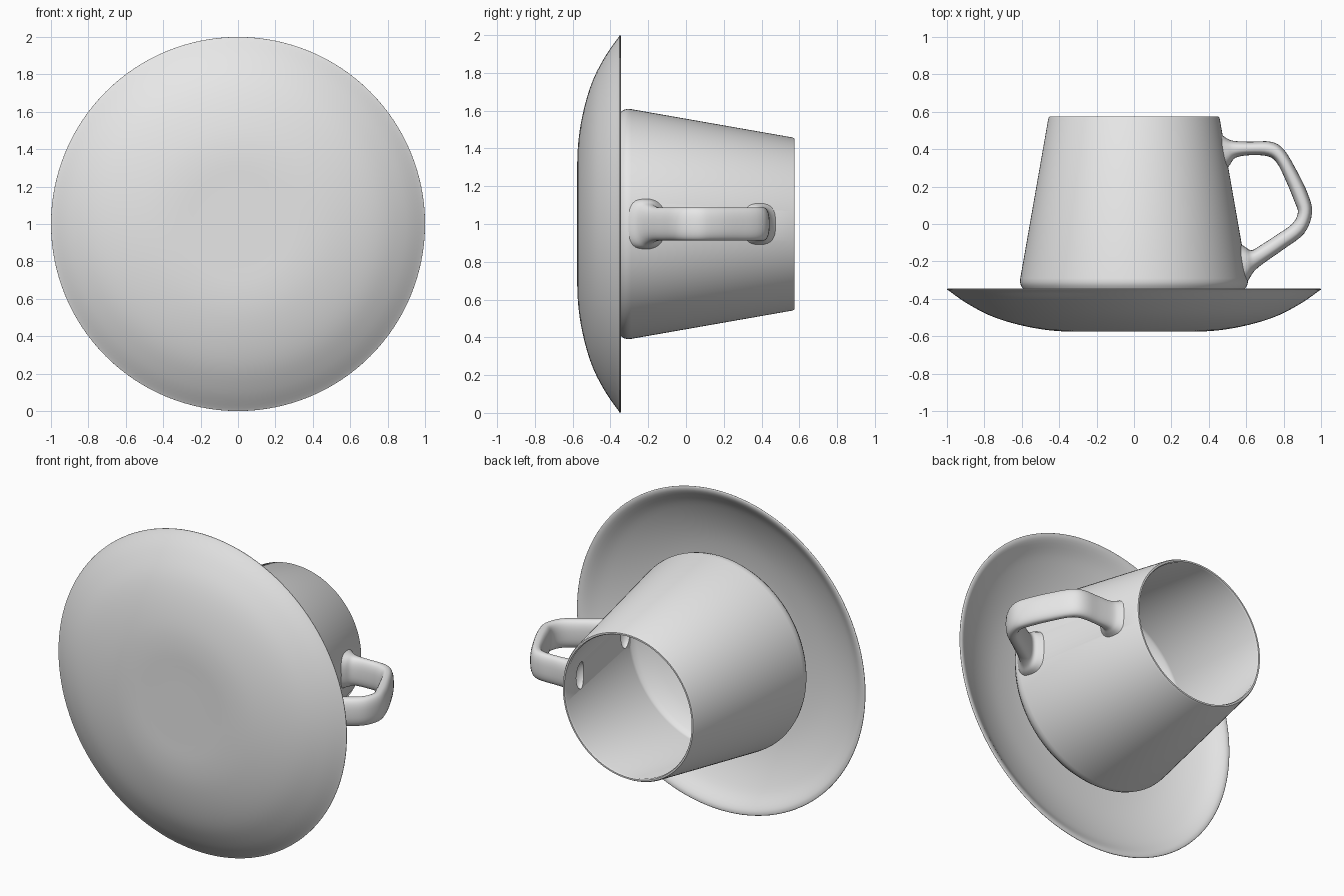
import bpy, bmesh, math
from mathutils import Vector

if "Cube" in bpy.data.objects:
    bpy.data.objects.remove(bpy.data.objects["Cube"], do_unlink=True)

AXIS_Z = 1.0   # height of the axis shared by cup and saucer (it runs along y)

# One glaze colour
glaze = bpy.data.materials.new("grey_glaze")
glaze.use_nodes = True
glaze.diffuse_color = (0.8, 0.8, 0.8, 1)
glaze.node_tree.nodes["Principled BSDF"].inputs["Base Color"].default_value = (0.8, 0.8, 0.8, 1)


def smooth_path(points, steps):
    """Catmull-Rom interpolation of tuples of any length."""
    pts = [points[0]] + list(points) + [points[-1]]
    out = []
    for p0, p1, p2, p3 in zip(pts, pts[1:], pts[2:], pts[3:]):
        for s in range(steps):
            t = s / steps
            out.append(tuple(
                b + 0.5 * t * (c - a + t * (2*a - 5*b + 4*c - d + t * (3*(b - c) + d - a)))
                for a, b, c, d in zip(p0, p1, p2, p3)))
    return out + [tuple(points[-1])]


def finish(bm, name):
    bmesh.ops.remove_doubles(bm, verts=bm.verts, dist=0.0002)
    bmesh.ops.recalc_face_normals(bm, faces=bm.faces)
    mesh = bpy.data.meshes.new(name)
    bm.to_mesh(mesh)
    bm.free()
    mesh.materials.append(glaze)
    obj = bpy.data.objects.new(name, mesh)
    bpy.context.collection.objects.link(obj)
    return obj


def lathe(name, profile, segments=128):
    """Turn a (radius, y) profile round the shared axis."""
    bm = bmesh.new()
    verts = [bm.verts.new((r, y, AXIS_Z)) for r, y in profile]
    edges = [bm.edges.new(pair) for pair in zip(verts, verts[1:])]
    bmesh.ops.spin(bm, geom=verts + edges, cent=(0, 0, AXIS_Z), axis=(0, 1, 0),
                   angle=math.tau, steps=segments)
    return finish(bm, name)


# Saucer: shallow dish with a flat base
saucer = lathe("saucer", smooth_path([
    (0, -.575), (.2, -.575), (.36, -.575), (.5, -.562), (.65, -.53), (.78, -.485),
    (.9, -.42), (.985, -.36), (1, -.35), (.99, -.345), (.96, -.355), (.88, -.41),
    (.76, -.465), (.63, -.505), (.48, -.53), (.34, -.54), (.2, -.54), (0, -.54)], 4))

# Cup: foot ring, rounded shoulder, tapering wall, thin lip and hollow inside
cup = lathe("cup", [
    (0, -.47), (.3, -.47), (.31, -.54), (.34, -.54), (.36, -.49), (.5, -.42),
    (.565, -.378), (.59, -.35), (.604, -.33), (.61, -.31), (.608, -.29),
    (.458, .565), (.452, .575), (.442, .575), (.437, .565),
    (.584, -.26), (.58, -.275), (.56, -.3), (.48, -.35), (.3, -.43), (0, -.45)])

# Handle: sections as outer x, y, inner x, y and half width
sections = smooth_path([
    (.456, .49, .492, .285, .11), (.49, .462, .515, .32, .1),
    (.53, .445, .545, .355, .09), (.62, .44, .62, .368, .088),
    (.73, .44, .715, .362, .088), (.8, .4, .765, .325, .088),
    (.87, .285, .815, .225, .088), (.93, .16, .858, .12, .088),
    (.952, .06, .876, .06, .088), (.91, -.05, .845, 0, .088),
    (.8, -.135, .76, -.06, .088), (.7, -.205, .68, -.112, .09),
    (.645, -.25, .63, -.14, .105), (.612, -.3, .598, -.125, .125),
    (.58, -.345, .562, -.1, .135)], 4)
SIDES = 32
bm = bmesh.new()
rings = []
for ox, oy, ix, iy, width in sections:
    outer, inner = Vector((ox, oy, AXIS_Z)), Vector((ix, iy, AXIS_Z))
    mid, half = (outer + inner) / 2, (outer - inner) / 2
    ring = []
    for k in range(SIDES):
        a = math.tau * k / SIDES
        c, s = math.cos(a), math.sin(a)
        # slightly squared oval
        u = math.copysign(abs(c) ** 0.8, c)
        w = math.copysign(abs(s) ** 0.8, s)
        ring.append(bm.verts.new(mid + half * u + Vector((0, 0, width * w))))
    rings.append(ring)
for r0, r1 in zip(rings, rings[1:]):
    for k in range(SIDES):
        n = (k + 1) % SIDES
        bm.faces.new((r0[k], r0[n], r1[n], r1[k]))
bm.faces.new(rings[0])
bm.faces.new(rings[-1])
handle = finish(bm, "handle")

# Dimples inside the cup where the handle joins the wall
for x, y in ((.468, .38), (.572, -.215)):
    bpy.ops.mesh.primitive_uv_sphere_add(segments=32, ring_count=16, radius=1,
                                         location=(x, y, AXIS_Z))
    cutter = bpy.context.object
    cutter.name = "dimple_cutter"
    cutter.scale = (.04, .05, .085)
    cutter.hide_render = True
    cutter.data.materials.append(glaze)
    for obj in (cup, handle):
        mod = obj.modifiers.new("dimple", "BOOLEAN")
        mod.operation = "DIFFERENCE"
        mod.solver = "EXACT"
        mod.object = cutter
        bpy.context.view_layer.objects.active = obj
        bpy.ops.object.modifier_apply(modifier=mod.name)
    bpy.data.objects.remove(cutter, do_unlink=True)

# Smooth shading with sharp creases kept
bpy.ops.object.select_all(action="DESELECT")
for obj in (saucer, cup, handle):
    obj.select_set(True)
bpy.context.view_layer.objects.active = cup
bpy.ops.object.shade_smooth_by_angle(angle=math.radians(40))
